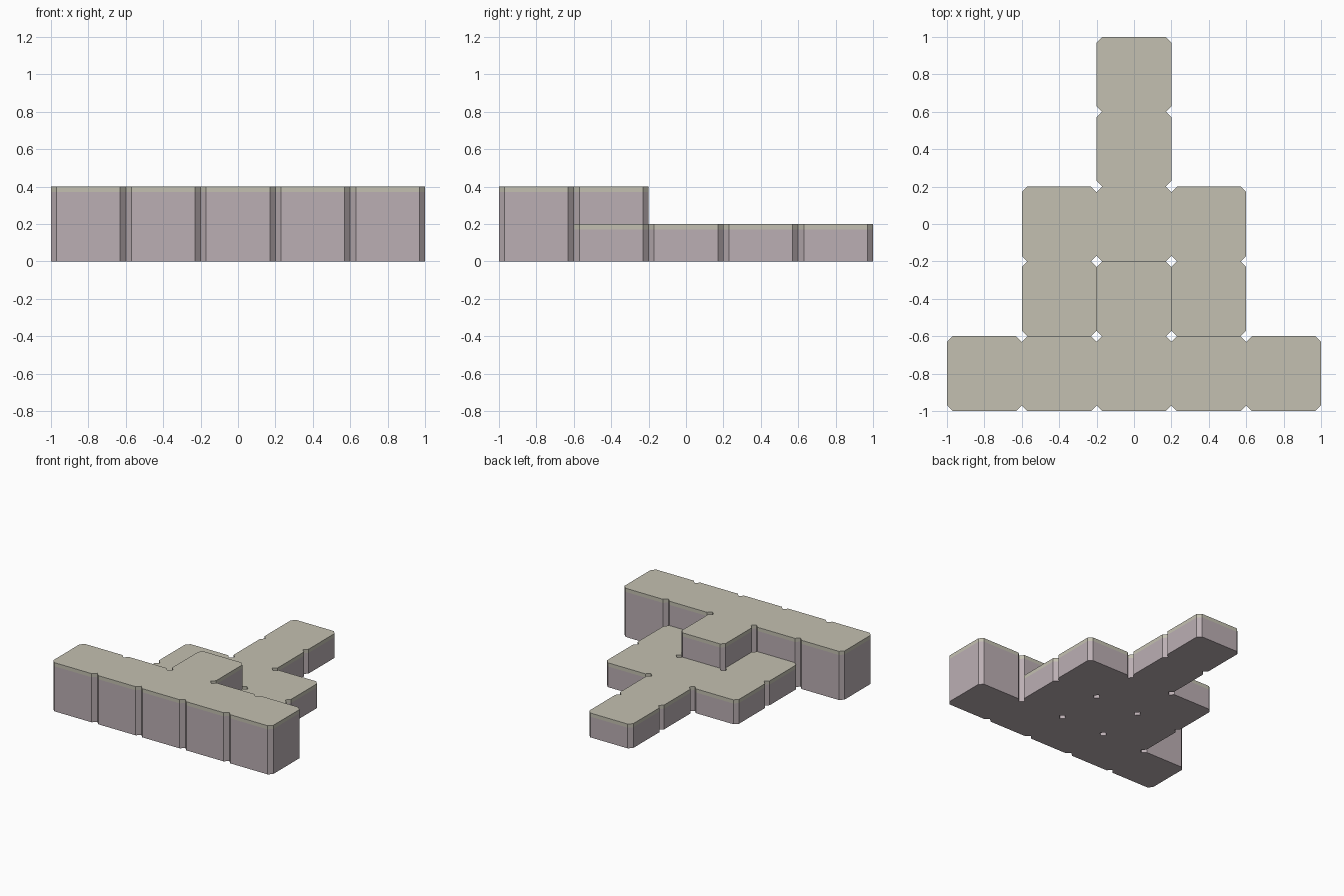
import bpy
import bmesh
from mathutils import Vector

default = bpy.data.objects.get("Cube")
if default:
    bpy.data.objects.remove(default, do_unlink=True)

TILE = 0.4      # width of one block
CUT = 0.03      # size of the corner notch and of the top band
LOW, HIGH = 0.2, 0.4


def make_material(name, color):
    mat = bpy.data.materials.new(name)
    mat.use_nodes = True
    mat.diffuse_color = color
    mat.node_tree.nodes["Principled BSDF"].inputs["Base Color"].default_value = color
    return mat


stone = make_material("mauve stone", (0.50, 0.43, 0.455, 1))
cap = make_material("pale olive cap", (0.55, 0.53, 0.44, 1))

# Block heights by grid cell: column -2..2, row -2 (front) .. 2 (back)
heights = {(col, -2): HIGH for col in range(-2, 3)}
heights.update({(col, row): LOW for col in (-1, 0, 1) for row in (-1, 0)})
heights.update({(0, 1): LOW, (0, 2): LOW, (0, -1): HIGH})

bm = bmesh.new()


def add_face(points, material):
    face = bm.faces.new([bm.verts.new(p) for p in points])
    face.material_index = material


def add_wall(a, b, bottom, top):
    """Stone wall with a cap-coloured band along its upper edge."""
    levels = (bottom, top - CUT, top)
    for material in (0, 1):
        z0, z1 = levels[material:material + 2]
        add_face([(*a, z0), (*b, z0), (*b, z1), (*a, z1)], material)


def block_outline(center):
    """Counter-clockwise square with cut corners, starting on the front side."""
    h = TILE / 2
    points = []
    out, along = Vector((0, -1)), Vector((1, 0))
    for _ in range(4):
        points.append(center + out * h - along * (h - CUT))
        points.append(center + out * h + along * (h - CUT))
        out, along = along, -out
    return points


# Blocks: caps, undersides, notches, and walls only where a neighbour is lower
sides = [(0, -1), (1, 0), (0, 1), (-1, 0)]
for (col, row), height in heights.items():
    outline = block_outline(Vector((col, row)) * TILE)
    add_face([(*p, height) for p in outline], 1)
    add_face([(*p, 0) for p in reversed(outline)], 0)
    for i, (dx, dy) in enumerate(sides):
        a, b, c = (outline[(2 * i + k) % 8] for k in range(3))
        neighbour = heights.get((col + dx, row + dy), 0)
        if neighbour < height:
            add_wall(a, b, neighbour, height)
        add_wall(b, c, 0, height)

bmesh.ops.remove_doubles(bm, verts=bm.verts, dist=0.0005)
mesh = bpy.data.meshes.new("stepped_platform")
bm.to_mesh(mesh)
bm.free()
mesh.materials.append(stone)
mesh.materials.append(cap)
platform = bpy.data.objects.new("stepped_platform", mesh)
bpy.context.collection.objects.link(platform)
